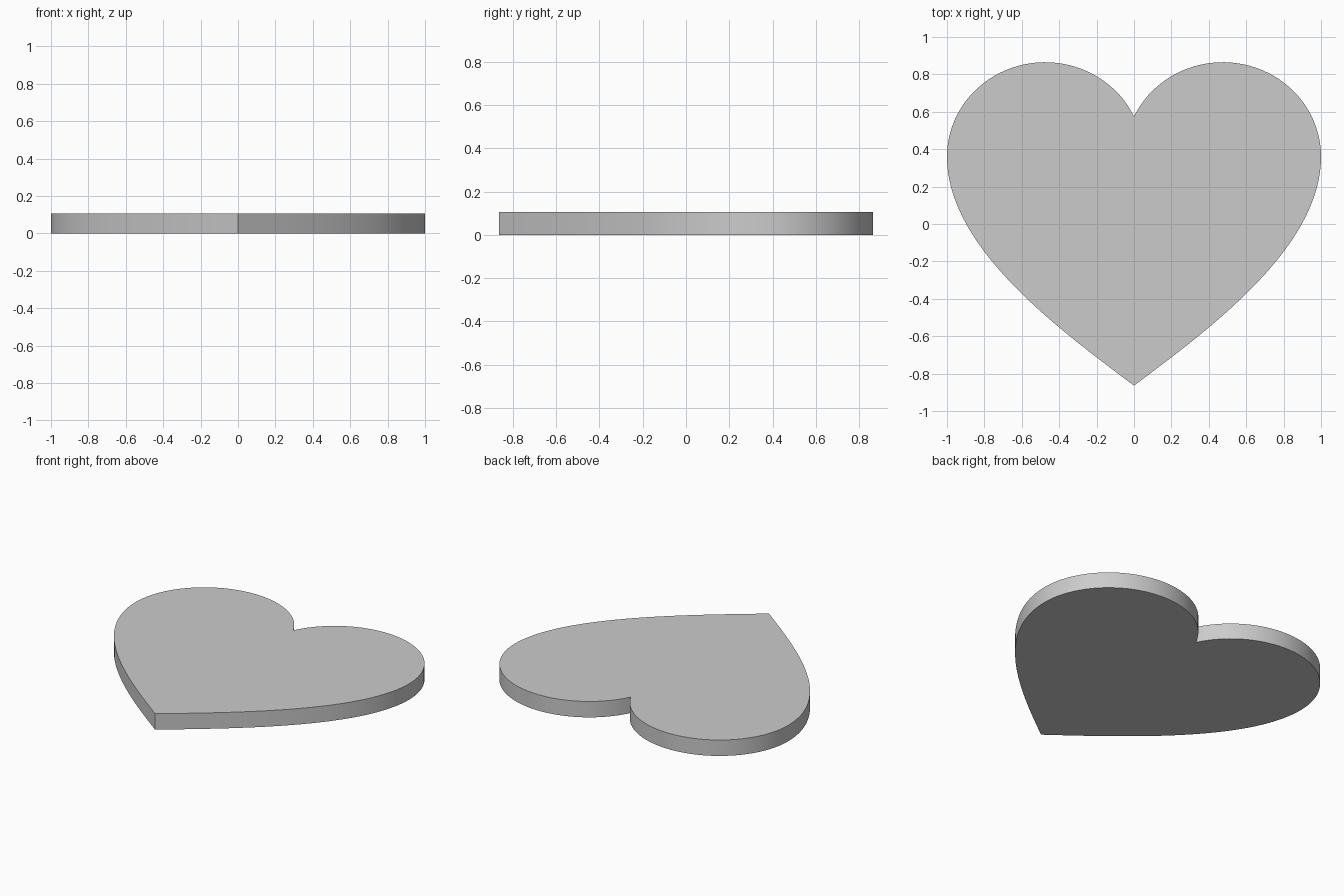
import bpy, bmesh, math
from mathutils import Vector
from mathutils.geometry import interpolate_bezier

if "Cube" in bpy.data.objects:
    bpy.data.objects.remove(bpy.data.objects["Cube"])

HEIGHT = 0.105

# Right half outline: round lobe from the cleft to the widest point
cx, cy, rx, ry = 0.475, 0.36, 0.525, 0.505
start = math.acos(-cx / rx)
N = 40
half = []
for i in range(N + 1):
    a = start * (1 - i / N)
    half.append((cx + rx * math.cos(a), cy + ry * math.sin(a)))

# Lower flank sweeping down to the tip
flank = interpolate_bezier(Vector((1, 0.36)), Vector((1, -0.127)),
                           Vector((0.4, -0.564)), Vector((0, -0.864)), 36)
half += [(p.x, p.y) for p in flank[1:]]
half[0] = (0, half[0][1])

# Mirror into a closed outline, leaving cleft and tip single
outline = half + [(-x, y) for x, y in reversed(half[1:-1])]

# Fill and extrude to a plate
bm = bmesh.new()
base = bm.faces.new([bm.verts.new((x, y, 0)) for x, y in outline])
ext = bmesh.ops.extrude_face_region(bm, geom=[base], use_keep_orig=True)
top = [g for g in ext["geom"] if isinstance(g, bmesh.types.BMVert)]
bmesh.ops.translate(bm, verts=top, vec=(0, 0, HEIGHT))
bmesh.ops.recalc_face_normals(bm, faces=bm.faces)
mesh = bpy.data.meshes.new("heart_plate")
bm.to_mesh(mesh)
bm.free()

heart = bpy.data.objects.new("heart_plate", mesh)
bpy.context.collection.objects.link(heart)
bpy.context.view_layer.objects.active = heart
heart.select_set(True)
bpy.ops.object.shade_smooth_by_angle(angle=math.radians(30))
